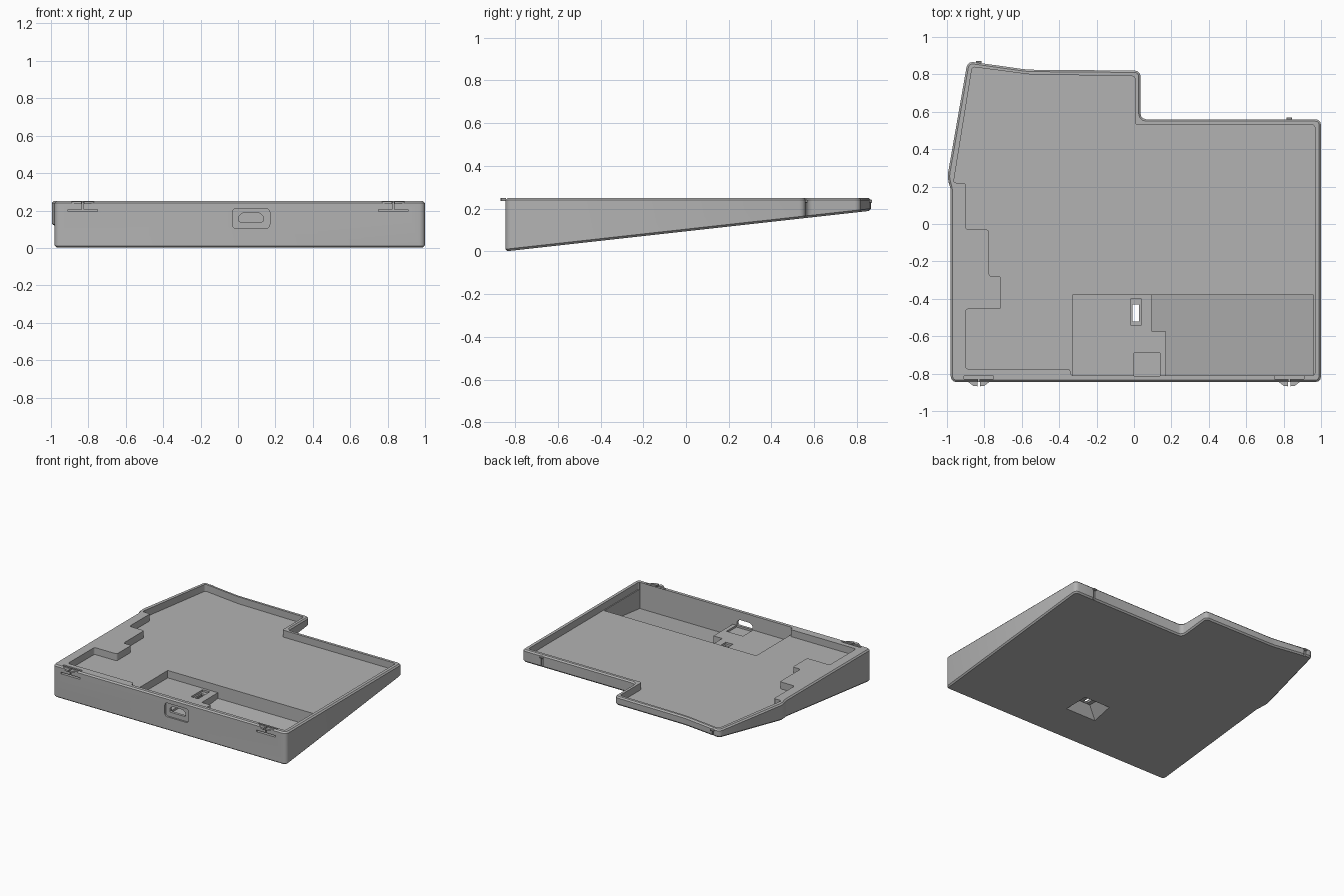
import bpy, bmesh
from mathutils import Vector, Matrix

if "Cube" in bpy.data.objects:
    bpy.data.objects.remove(bpy.data.objects["Cube"])

TOP, FLOOR, FRONT = 0.25, 0.197, -0.845
SLOPE = 0.111

grey = bpy.data.materials.new("plain grey")
grey.use_nodes = True
grey.diffuse_color = (0.45, 0.45, 0.45, 1)
grey.node_tree.nodes["Principled BSDF"].inputs["Base Color"].default_value = grey.diffuse_color


def underside(y):
    return SLOPE * (y - FRONT)


def finish(name, bm):
    bmesh.ops.recalc_face_normals(bm, faces=bm.faces[:])
    mesh = bpy.data.meshes.new(name)
    bm.to_mesh(mesh)
    bm.free()
    mesh.materials.append(grey)
    obj = bpy.data.objects.new(name, mesh)
    bpy.context.collection.objects.link(obj)
    return obj


def prism(name, points, low, high, corner=0.0, edge=0.0, matrix=None):
    """Extrude an outline; low may be a height or a function of y."""
    bm = bmesh.new()
    bm.faces.new([bm.verts.new((x, y, 0)) for x, y in points])
    if corner:
        bmesh.ops.bevel(bm, geom=bm.verts[:], offset=corner, segments=3,
                        profile=0.5, affect='VERTICES')
    lower = bm.verts[:]
    made = bmesh.ops.extrude_face_region(bm, geom=bm.faces[:])["geom"]
    for v in made:
        if isinstance(v, bmesh.types.BMVert):
            v.co.z = high
    for v in lower:
        v.co.z = low(v.co.y) if callable(low) else low
    bmesh.ops.recalc_face_normals(bm, faces=bm.faces[:])
    if edge:
        rims = [e for e in bm.edges
                if all(v in lower for v in e.verts) or all(v not in lower for v in e.verts)]
        bmesh.ops.bevel(bm, geom=rims, offset=edge, segments=1, affect='EDGES')
    if matrix:
        bmesh.ops.transform(bm, matrix=matrix, verts=bm.verts[:])
    return finish(name, bm)


def rect(x0, x1, y0, y1):
    return [(x0, y0), (x1, y0), (x1, y1), (x0, y1)]


def cut(target, cutter):
    mod = target.modifiers.new("cut", 'BOOLEAN')
    mod.operation = 'DIFFERENCE'
    mod.solver = 'EXACT'
    mod.object = cutter
    bpy.context.view_layer.objects.active = target
    bpy.ops.object.modifier_apply(modifier=mod.name)
    bpy.data.objects.remove(cutter)


# Wedge body with a level top and a sloping underside
outline = [(-.98, FRONT), (1, FRONT), (1, .56), (.035, .56), (.035, .82),
           (-.57, .825), (-.89, .87), (-1, .24), (-.98, .2)]
body = prism("case_body", outline, underside, TOP, 0.03, 0.01)

# Main tray with the stepped ledge on its right side
tray = [(-.34, -.81), (.967, -.81), (.967, .53), (.005, .53), (.005, .79),
        (-.56, .8), (-.865, .84), (-.965, .22), (-.9, .22), (-.9, -.03),
        (-.775, -.03), (-.775, -.28), (-.71, -.28), (-.71, -.455),
        (-.9, -.455), (-.9, -.775), (-.34, -.775)]
cut(body, prism("tray_cutter", tray, FLOOR, 0.4, 0.014))

# Deep front pocket, following the underside
pocket = [(.17, -.811), (.96, -.811), (.96, -.38), (.095, -.38), (.095, -.575), (.17, -.575)]
cut(body, prism("pocket_cutter", pocket, lambda y: underside(y) + 0.045, 0.3))

# Shallower circuit board pocket and connector seat
board = [(-.33, -.81), (.171, -.81), (.171, -.574), (.096, -.574), (.096, -.38), (-.33, -.38)]
cut(body, prism("board_cutter", board, 0.14, 0.3))
cut(body, prism("seat_cutter", rect(0, .14, -.812, -.69), 0.125, 0.3))

# Button opening: framed on top, through hole, flared recess below
cut(body, prism("frame_cutter", rect(-.02, .04, -.54, -.4), 0.125, 0.3))
cut(body, prism("button_cutter", rect(-.008, .028, -.52, -.43), -0.1, 0.3))
flare = bmesh.new()
bmesh.ops.create_cube(flare, size=1)
for v in flare.verts:
    low = v.co.z < 0
    v.co.x = 0.01 + v.co.x * (0.32 if low else 0.1)
    v.co.y = -0.47 + v.co.y * (0.22 if low else 0.11)
    v.co.z = 0.0 if low else 0.11
cut(body, finish("flare_cutter", flare))

# Connector port in the front wall: outer recess and inner opening
upright = Matrix(((1, 0, 0, 0), (0, 0, 1, 0), (0, 1, 0, 0), (0, 0, 0, 1)))
cut(body, prism("port_recess_cutter", rect(-.03, .17, .105, .21), -0.9, -0.832, 0.02, matrix=upright))
port = [(.005, .14), (.135, .14), (.135, .17), (.115, .187), (.025, .187), (.005, .17)]
cut(body, prism("port_cutter", port, -0.9, -0.79, 0.006, matrix=upright))

# Front latches: slits in the wall and a split bump on each side
for side, word in ((-1, "right"), (1, "left")):
    mid = 0.83 * side
    cut(body, prism("slot_cutter", rect(mid - .08, mid + .08, -.9, -.818), 0.194, 0.206))
    cut(body, prism("slit_cutter", rect(mid - .004, mid + .004, -.9, -.818), 0.2, 0.3))
    cut(body, prism("relief_cutter", rect(mid - .08, mid + .08, -.828, -.812), 0.2, 0.3))
    for half in (-1, 1):
        bump = [(mid + half * x, y) for x, y in
                ((.006, -.842), (.006, -.868), (.03, -.865), (.06, -.842))]
        prism(f"{word}_latch_bump_{'inner' if half * side < 0 else 'outer'}", bump, 0.236, 0.249)

# Small rear catches with a thin groove beneath
for word, x, y in (("right", -.83, .86), ("left", .83, .559)):
    cut(body, prism("groove_cutter", rect(x - .008, x + .008, y - .012, y + .05), 0.16, 0.232))
    prism(word + "_rear_catch", rect(x - .015, x + .015, y - .012, y + .011), 0.226, 0.242, edge=0.004)

# Smooth the rounded corners, keep the hard edges
for obj in bpy.context.view_layer.objects:
    obj.select_set(obj.type == 'MESH' and grey.name in obj.data.materials)
bpy.context.view_layer.objects.active = body
bpy.ops.object.shade_smooth_by_angle(angle=0.6)
